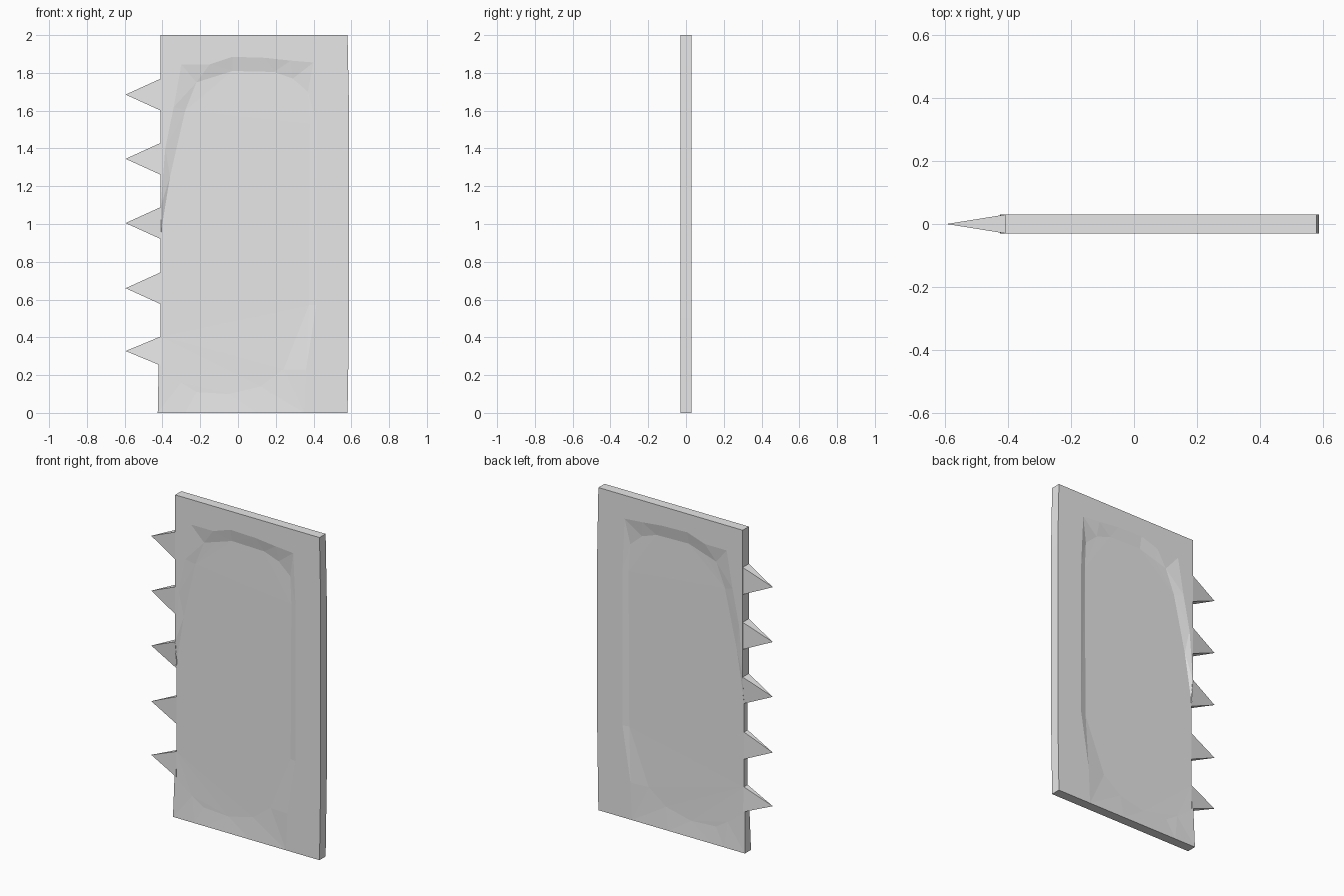
import bpy, bmesh

if "Cube" in bpy.data.objects:
    bpy.data.objects.remove(bpy.data.objects["Cube"])

grey = bpy.data.materials.new("plain grey")
grey.diffuse_color = (0.8, 0.8, 0.8, 1)
grey.use_nodes = True
grey.node_tree.nodes["Principled BSDF"].inputs["Base Color"].default_value = grey.diffuse_color
T = 0.03   # half thickness of the slab

# Stations clockwise from the top left: outline, rim, floor as (x, z) and floor half thickness.
# A rim of None means the floor slopes straight out to the outline.
STATIONS = [
    ((-.41, 2), (-.30, 1.845), (-.22, 1.75), .018),
    ((-.20, 2), (-.15, 1.845), (-.14, 1.775), .017),
    ((-.03, 2), (-.03, 1.885), (-.03, 1.81), .016),
    ((.14, 2), (.14, 1.88), (.19, 1.805), .016),
    ((.28, 2), (.28, 1.865), (.29, 1.77), .016),
    ((.58, 2), (.40, 1.855), (.37, 1.70), .017),
    ((.588, 1.6), (.415, 1.54), (.38, 1.53), .020),
    ((.588, .5), (.415, .57), (.375, .57), .020),
    ((.58, 0), (.36, .23), (.24, .23), .022),
    ((.35, 0), None, (.24, .23), .022),
    ((.10, 0), None, (.12, .14), .022),
    ((-.05, 0), None, (-.05, .10), .022),
    ((-.20, 0), None, (-.22, .11), .022),
    ((-.28, 0), None, (-.30, .16), .022),
    ((-.425, 0), None, (-.42, .25), .022),
]
# Thin stretch of the left edge, where floor and outline meet
EDGE = [((-.41, .405), .018), ((-.41, .92), .018)]
# Upper left, where the rim leaves the edge again
UPPER = [
    ((-.41, 1.09), None, (-.404, .98), .018),
    ((-.41, 1.43), (-.385, 1.40), (-.36, 1.25), .018),
    ((-.41, 1.70), (-.34, 1.62), (-.28, 1.60), .018),
]


def finish(name, bm):
    bmesh.ops.remove_doubles(bm, verts=bm.verts, dist=1e-5)
    bmesh.ops.triangulate(bm, faces=[f for f in bm.faces if len(f.verts) > 3])
    bmesh.ops.recalc_face_normals(bm, faces=bm.faces)
    mesh = bpy.data.meshes.new(name)
    bm.to_mesh(mesh)
    bm.free()
    mesh.materials.append(grey)
    bpy.context.collection.objects.link(bpy.data.objects.new(name, mesh))


def rings():
    """Three matching rings of (x, half thickness, z)."""
    out, rim, floor = [], [], []

    def add(o, r, f, t):
        p = (o[0], T, o[1])
        out.append(p)
        rim.append((r[0], T, r[1]) if r else p)
        floor.append((f[0], t, f[1]))
    for s in STATIONS:
        add(*s)
    for p, t in [((-.42, .25), .022)] + EDGE:
        for ring in (out, rim, floor):
            ring.append((p[0], t, p[1]))
    for s in UPPER:
        add(*s)
    return out, rim, floor


def face(bm, verts):
    unique = list(dict.fromkeys(verts))
    if len(unique) > 2 and not bm.faces.get(unique):
        bm.faces.new(unique)


# Slab with a shallow dished panel on both sides
bm = bmesh.new()
cache = {}


def vert(p, side):
    key = (p[0], p[1] * side, p[2])
    if key not in cache:
        cache[key] = bm.verts.new(key)
    return cache[key]


out, rim, floor = rings()
n = len(out)
for side in (-1, 1):
    for a, b in ((out, rim), (rim, floor)):
        for i in range(n):
            j = (i + 1) % n
            face(bm, [vert(a[i], side), vert(a[j], side), vert(b[j], side), vert(b[i], side)])
    face(bm, [vert(p, side) for p in floor])
for i in range(n):
    j = (i + 1) % n
    face(bm, [vert(out[i], -1), vert(out[j], -1), vert(out[j], 1), vert(out[i], 1)])
finish("slab", bm)

# Row of pyramid spikes along the left edge: bottom z, top z, half thickness at each
SPIKES = [(.25, .405, .024, .018), (.575, .745, .018, .018), (.92, 1.09, .018, T),
          (1.26, 1.43, T, T), (1.60, 1.77, T, T)]
for k, (z0, z1, t0, t1) in enumerate(SPIKES):
    bm = bmesh.new()
    base = [bm.verts.new(p) for p in
            ((-.408, -t0, z0), (-.408, t0, z0), (-.408, t1, z1), (-.408, -t1, z1))]
    tip = bm.verts.new((-.595, 0, (z0 + z1) / 2))
    bm.faces.new(base)
    for i in range(4):
        bm.faces.new((base[i], base[(i + 1) % 4], tip))
    finish(f"spike_{k + 1}", bm)
